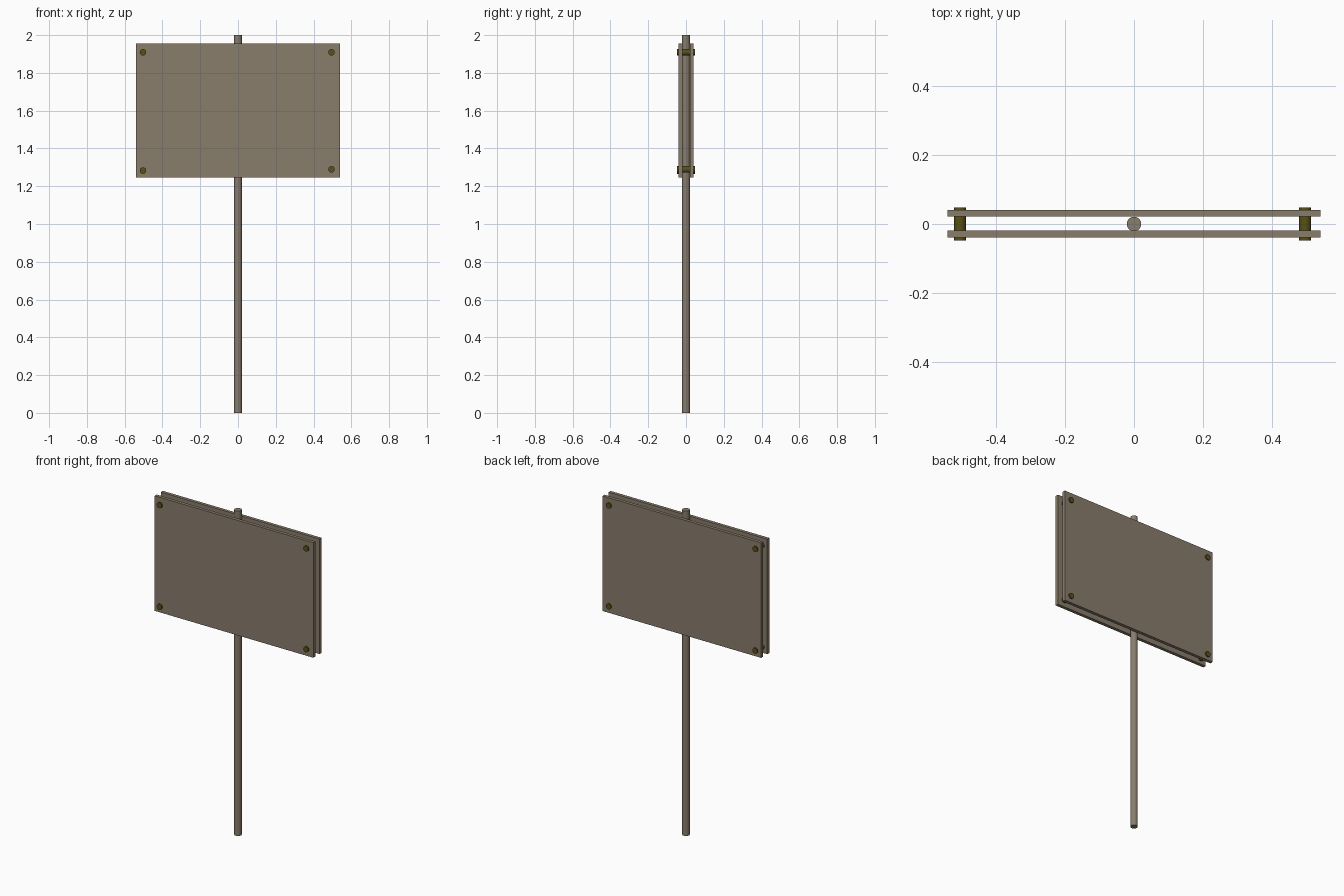
import bpy, math

if "Cube" in bpy.data.objects:
    bpy.data.objects.remove(bpy.data.objects["Cube"])


def material(name, color):
    m = bpy.data.materials.new(name)
    m.diffuse_color = (*color, 1)
    m.use_nodes = True
    m.node_tree.nodes["Principled BSDF"].inputs["Base Color"].default_value = m.diffuse_color
    return m


wood = material("weathered_wood", (0.25, 0.205, 0.15))
brass = material("dark_brass", (0.10, 0.08, 0.008))


def box(name, x, y, z):
    """Box from (min, max) ranges."""
    bpy.ops.mesh.primitive_cube_add(size=1, location=[sum(r) / 2 for r in (x, y, z)])
    ob = bpy.context.object
    ob.name = name
    ob.scale = [r[1] - r[0] for r in (x, y, z)]
    bpy.ops.object.transform_apply(location=False, rotation=False, scale=True)
    ob.data.materials.append(wood)


def rod(name, radius, length, loc, mat, rot=(0, 0, 0), sides=32):
    bpy.ops.mesh.primitive_cylinder_add(vertices=sides, radius=radius, depth=length,
                                        location=loc, rotation=rot)
    ob = bpy.context.object
    ob.name = name
    ob.data.materials.append(mat)
    bpy.ops.object.shade_smooth_by_angle(angle=math.radians(30))


# Upright pole
rod("pole", 0.021, 2.0, (0, 0, 1.0), wood)

# Two sign boards clamping the pole
box("front_board", (-0.54, 0.54), (-0.039, -0.019), (1.247, 1.955))
box("back_board", (-0.54, 0.54), (0.021, 0.041), (1.247, 1.955))

# Corner bolts running through both boards
for name, x, z in (("top_left", -0.503, 1.909), ("top_right", 0.495, 1.909),
                   ("bottom_left", -0.503, 1.283), ("bottom_right", 0.495, 1.289)):
    rod("bolt_" + name, 0.0172, 0.096, (x, 0, z), brass, (math.pi / 2, 0, 0))
